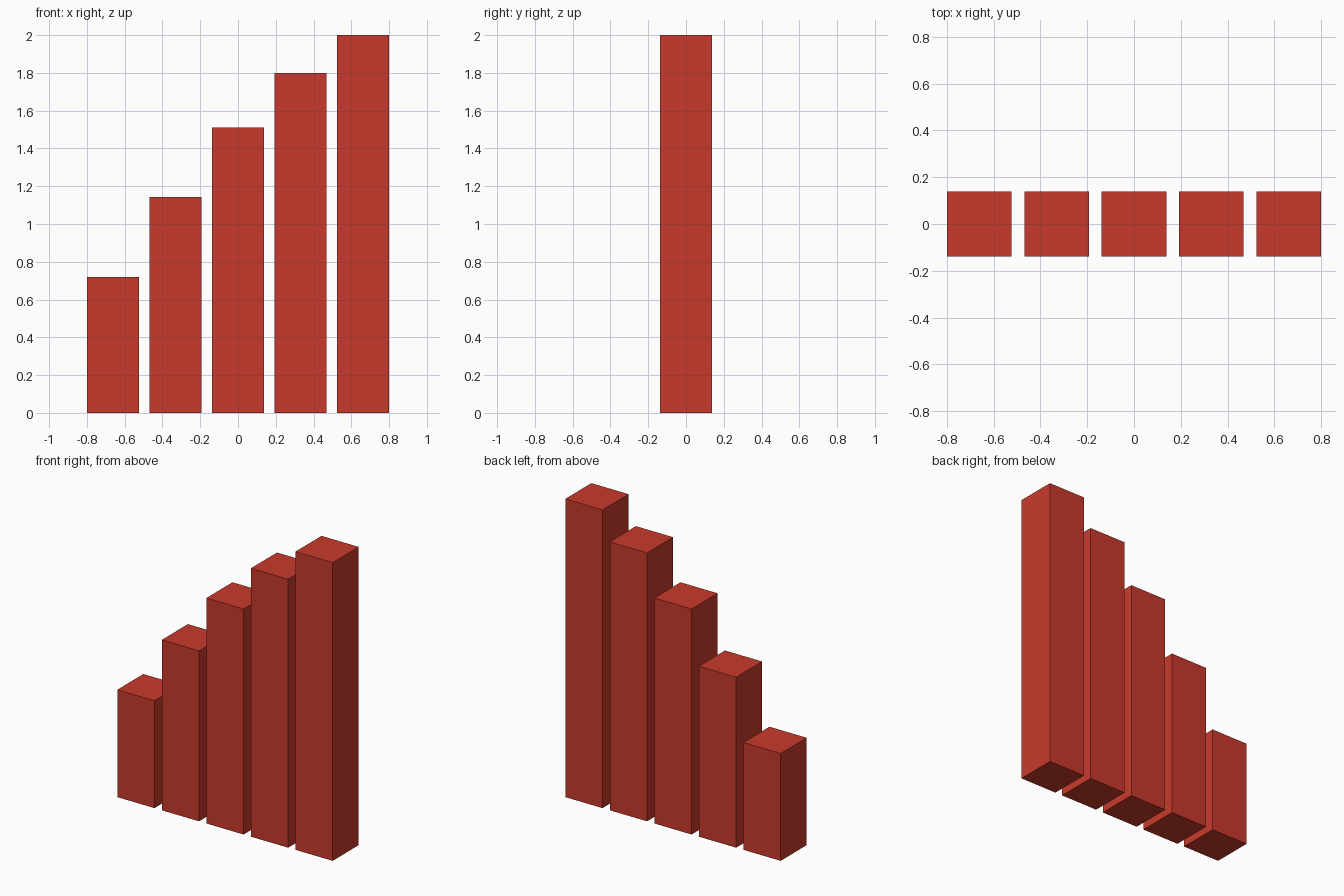
import bpy
import bmesh
from mathutils import Matrix

# Remove the default cube
default = bpy.data.objects.get("Cube")
if default:
    bpy.data.objects.remove(default, do_unlink=True)

WIDTH = 0.276
PITCH = 0.3305
HEIGHTS = [0.72, 1.143, 1.512, 1.80, 2.0]

# Single flat red
RED = (0.584, 0.042, 0.025, 1.0)
red = bpy.data.materials.new("red")
red.use_nodes = True
red.diffuse_color = RED
red.node_tree.nodes["Principled BSDF"].inputs["Base Color"].default_value = RED


def add_bar(name, x, height):
    """Square bar standing on the ground."""
    bm = bmesh.new()
    place = Matrix.Translation((x, 0, height / 2)) @ Matrix.Diagonal((WIDTH, WIDTH, height, 1))
    bmesh.ops.create_cube(bm, size=1, matrix=place)
    mesh = bpy.data.meshes.new(name)
    bm.to_mesh(mesh)
    bm.free()
    mesh.materials.append(red)
    bar = bpy.data.objects.new(name, mesh)
    bpy.context.collection.objects.link(bar)


# Row of bars rising towards +x
middle = (len(HEIGHTS) - 1) / 2
for i, height in enumerate(HEIGHTS):
    add_bar(f"bar_{i + 1}", (i - middle) * PITCH, height)
